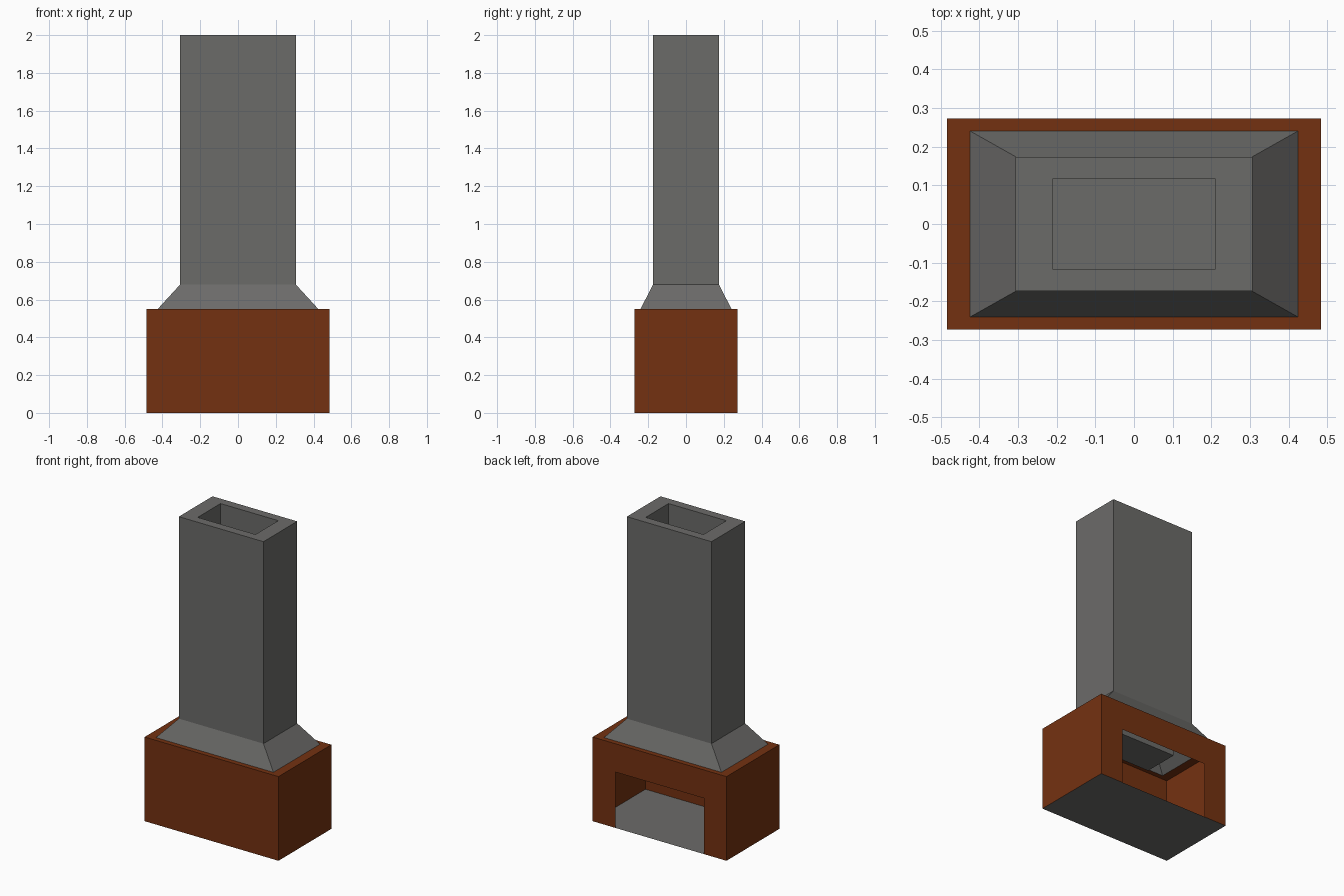
import bpy
import bmesh

cube = bpy.data.objects.get("Cube")
if cube:
    bpy.data.objects.remove(cube, do_unlink=True)


def make_material(name, rgb):
    mat = bpy.data.materials.new(name)
    mat.use_nodes = True
    colour = (*rgb, 1.0)
    mat.diffuse_color = colour
    bsdf = mat.node_tree.nodes["Principled BSDF"]
    bsdf.inputs["Base Color"].default_value = colour
    bsdf.inputs["Roughness"].default_value = 0.9
    return mat


def ring(bm, half_x, half_y, z):
    """Rectangle of vertices, counter-clockwise from the front right corner."""
    corners = ((-1, -1), (1, -1), (1, 1), (-1, 1))
    return [bm.verts.new((sx * half_x, sy * half_y, z)) for sx, sy in corners]


def bridge(bm, low, high, skip=()):
    """Join two rings with quads, leaving out the listed sides."""
    for i in range(4):
        if i not in skip:
            j = (i + 1) % 4
            bm.faces.new((low[i], low[j], high[j], high[i]))


def finish(bm, name, mat):
    mesh = bpy.data.meshes.new(name)
    bm.to_mesh(mesh)
    bm.free()
    mesh.materials.append(mat)
    obj = bpy.data.objects.new(name, mesh)
    bpy.context.collection.objects.link(obj)
    return obj


brick = make_material("brick_brown", (0.175, 0.031, 0.0055))
stone = make_material("stone_grey", (0.148, 0.147, 0.141))

BASE_X, BASE_Y, BASE_Z = 0.484, 0.273, 0.55
HOOD_X, HOOD_Y = 0.425, 0.241
OPEN_X, OPEN_Z = 0.32, 0.365
BACK = 2  # index of the +y side of a ring

# Firebox: thin brick walls and a top ledge around the hood
bm = bmesh.new()
foot = ring(bm, BASE_X, BASE_Y, 0)
rim = ring(bm, BASE_X, BASE_Y, BASE_Z)
ledge = ring(bm, HOOD_X, HOOD_Y, BASE_Z)
bridge(bm, foot, rim, skip=(BACK,))
bridge(bm, rim, ledge)

# Back wall of the firebox: two jambs and a lintel around the opening
jamb = {}
for s in (-1, 1):
    for z in (0, OPEN_Z, BASE_Z):
        jamb[s, z] = bm.verts.new((s * OPEN_X, BASE_Y, z))
bm.faces.new((foot[2], jamb[1, 0], jamb[1, OPEN_Z], jamb[1, BASE_Z], rim[2]))
bm.faces.new((jamb[-1, 0], foot[3], rim[3], jamb[-1, BASE_Z], jamb[-1, OPEN_Z]))
bm.faces.new((jamb[1, OPEN_Z], jamb[-1, OPEN_Z], jamb[-1, BASE_Z], jamb[1, BASE_Z]))
finish(bm, "firebox", brick)

# Hearth floor under the firebox
bm = bmesh.new()
bm.faces.new(reversed(ring(bm, BASE_X, BASE_Y, 0)))
finish(bm, "hearth_floor", stone)

# Hood, chimney shaft and the flue that drops back down inside it
bm = bmesh.new()
sections = [
    (HOOD_X, HOOD_Y, BASE_Z),
    (0.306, 0.174, 0.68),
    (0.306, 0.174, 2.0),
    (0.209, 0.118, 2.0),
    (0.209, 0.118, 0.45),
]
rings = [ring(bm, *s) for s in sections]
for low, high in zip(rings, rings[1:]):
    bridge(bm, low, high)
bm.faces.new(rings[-1])
finish(bm, "chimney", stone)
